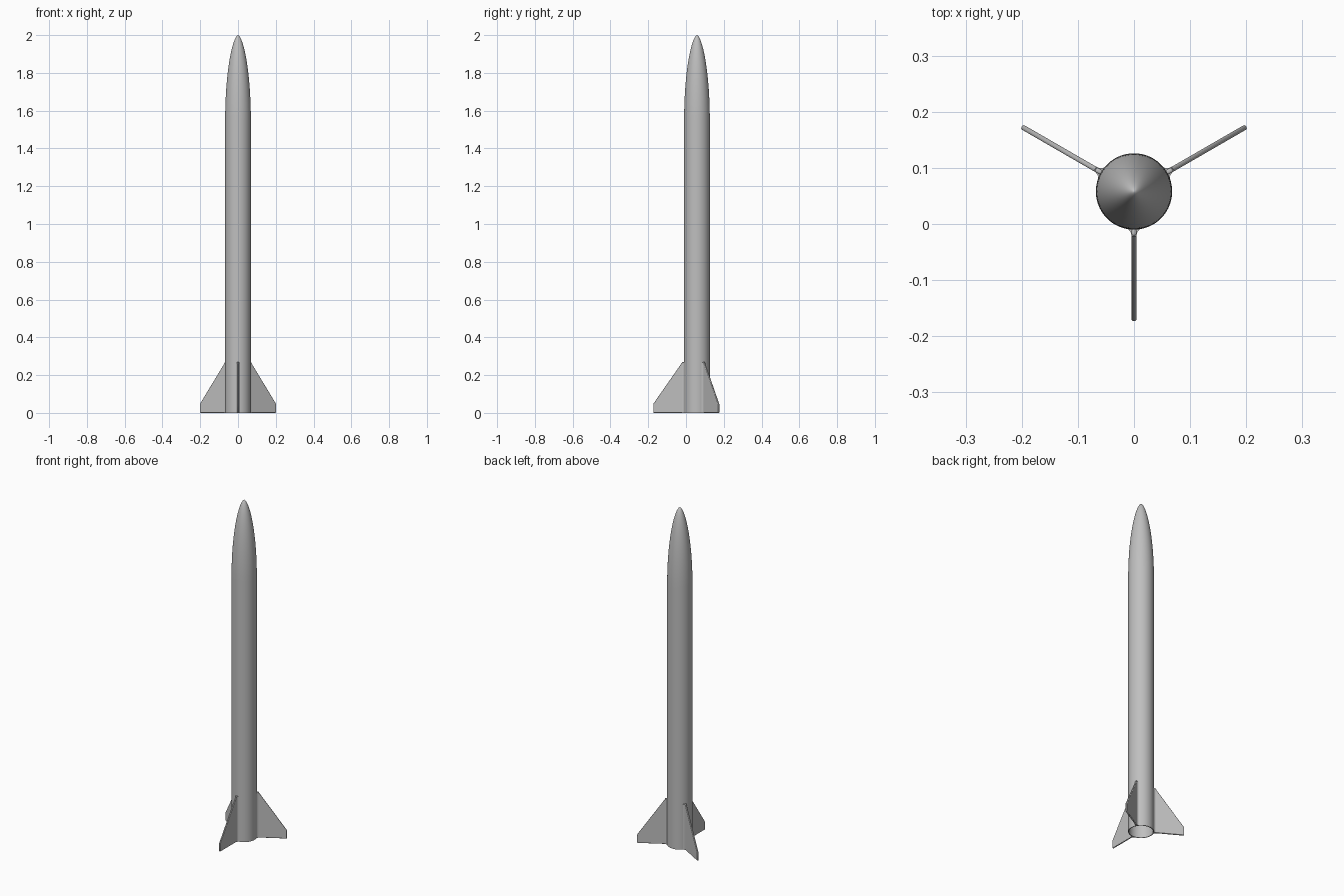
import bpy, bmesh, math
from mathutils import Matrix, Vector

cube = bpy.data.objects.get("Cube")
if cube:
    bpy.data.objects.remove(cube, do_unlink=True)

AXIS_Y = 0.058      # body axis sits behind the origin
RADIUS = 0.068
WALL = 0.004
NOSE_Z = 1.55
FIN_HALF = 0.0045

grey = bpy.data.materials.new("plain grey")
grey.use_nodes = True
colour = (0.52, 0.52, 0.52, 1)
grey.diffuse_color = colour
grey.node_tree.nodes["Principled BSDF"].inputs["Base Color"].default_value = colour


def finish(name, bm, angle=35):
    bmesh.ops.recalc_face_normals(bm, faces=bm.faces)
    mesh = bpy.data.meshes.new(name)
    bm.to_mesh(mesh)
    bm.free()
    mesh.materials.append(grey)
    obj = bpy.data.objects.new(name, mesh)
    bpy.context.collection.objects.link(obj)
    bpy.ops.object.select_all(action='DESELECT')
    obj.select_set(True)
    bpy.context.view_layer.objects.active = obj
    bpy.ops.object.shade_smooth_by_angle(angle=math.radians(angle))
    return obj


def lathe(name, profile, steps=96):
    bm = bmesh.new()
    verts = [bm.verts.new((r, 0, z)) for r, z in profile]
    edges = [bm.edges.new(pair) for pair in zip(verts, verts[1:])]
    bmesh.ops.spin(bm, geom=verts + edges, cent=(0, 0, 0), axis=(0, 0, 1),
                   angle=math.tau, steps=steps)
    bmesh.ops.remove_doubles(bm, verts=bm.verts, dist=1e-5)
    obj = finish(name, bm)
    obj.location.y = AXIS_Y
    return obj


def prism(name, outline, direction, angle):
    """Extrude a flat outline along a direction, then turn it about the body axis."""
    bm = bmesh.new()
    face = bm.faces.new([bm.verts.new(p) for p in outline])
    new = bmesh.ops.extrude_face_region(bm, geom=[face])["geom"]
    bmesh.ops.translate(bm, vec=Vector(direction),
                        verts=[v for v in new if isinstance(v, bmesh.types.BMVert)])
    bmesh.ops.transform(bm, matrix=Matrix.Rotation(angle, 4, 'Z'), verts=bm.verts)
    obj = finish(name, bm)
    obj.location.y = AXIS_Y
    return obj


# Body tube, open at the bottom
lathe("body_tube", [(RADIUS - WALL, NOSE_Z), (RADIUS - WALL, 0),
                    (RADIUS, 0), (RADIUS, NOSE_Z)])

# Rounded nose cone with a closed base
nose = [(0, NOSE_Z), (RADIUS, NOSE_Z)]
for i in range(1, 33):
    t = math.sin(i / 32 * math.pi / 2)
    r = RADIUS * max(0, 1 - t * t) ** 0.6 if i < 32 else 0
    nose.append((r, NOSE_Z + (2 - NOSE_Z) * t))
lathe("nose_cone", nose)

# Fin side outline, as radius and height
fin_side = [(0.066, 0), (0.231, 0), (0.231, 0.048), (0.082, 0.262),
            (0.078, 0.27), (0.066, 0.27)]

# Concave fillet plan where each fin meets the tube
fillet = []
for i in range(9):
    a = i / 8 * math.pi / 2
    fillet.append((0.080 - 0.014 * math.sin(a),
                   FIN_HALF + 0.011 * (1 - math.cos(a))))
fillet_plan = [(r, w, 0) for r, w in fillet] + [(r, -w, 0) for r, w in reversed(fillet)]

for label, degrees in (("front", -90), ("back_left", 30), ("back_right", 150)):
    turn = math.radians(degrees)
    fin = prism(label + "_fin", [(r, -FIN_HALF, z) for r, z in fin_side],
                (0, 2 * FIN_HALF, 0), turn)
    bevel = fin.modifiers.new("rounded edges", 'BEVEL')
    bevel.width = 0.0035
    bevel.segments = 3
    bevel.limit_method = 'ANGLE'
    bevel.angle_limit = math.radians(50)
    prism(label + "_fin_fillet", fillet_plan, (0, 0, 0.268), turn)
